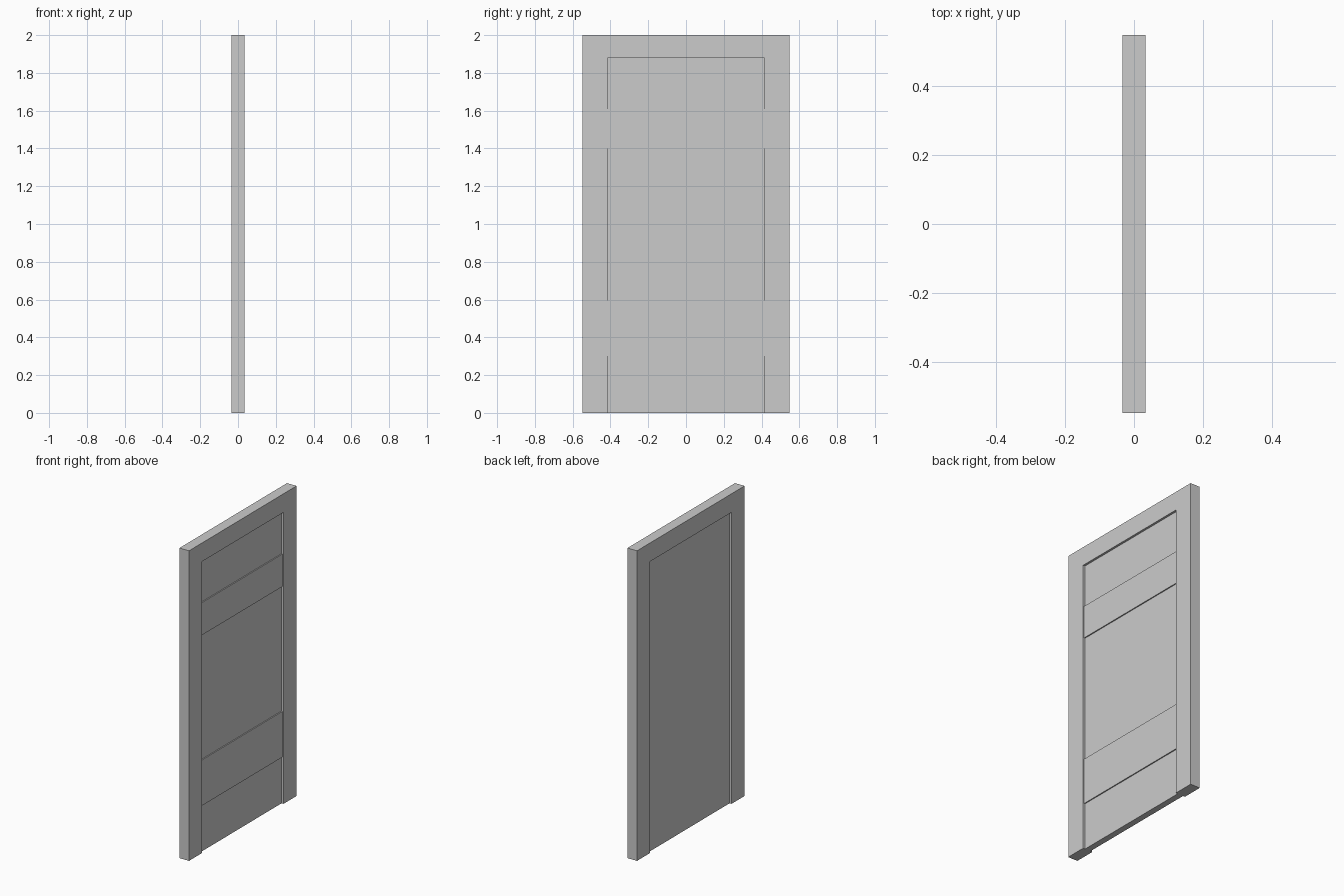
import bpy, bmesh

if "Cube" in bpy.data.objects:
    bpy.data.objects.remove(bpy.data.objects["Cube"])

T = 0.034         # half thickness of the frame
W = 0.548         # half width of the door
IN = 0.415        # half width of the opening
TOP = 1.88        # top of the opening
PANEL = 0.02      # half thickness of the recessed panel
RAIL = 0.027      # front of the raised rails


def box(name, x0, x1, y0, y1, z0, z1):
    bpy.ops.mesh.primitive_cube_add(size=1, location=((x0 + x1) / 2, (y0 + y1) / 2, (z0 + z1) / 2))
    ob = bpy.context.object
    ob.name = name
    ob.scale = (x1 - x0, y1 - y0, z1 - z0)
    bpy.ops.object.transform_apply(location=False, rotation=False, scale=True)
    return ob


# Door frame: inverted U profile extruded through the thickness
profile = [(-W, 0), (-IN, 0), (-IN, TOP), (IN, TOP), (IN, 0), (W, 0), (W, 2), (-W, 2)]
bm = bmesh.new()
face = bm.faces.new([bm.verts.new((-T, y, z)) for y, z in profile])
ext = bmesh.ops.extrude_face_region(bm, geom=[face])
bmesh.ops.translate(bm, vec=(2 * T, 0, 0),
                    verts=[g for g in ext["geom"] if isinstance(g, bmesh.types.BMVert)])
bmesh.ops.recalc_face_normals(bm, faces=bm.faces)
mesh = bpy.data.meshes.new("door_frame")
bm.to_mesh(mesh)
bm.free()
bpy.context.collection.objects.link(bpy.data.objects.new("door_frame", mesh))

# Recessed door panel
box("door_panel", -PANEL, PANEL, -IN, IN, 0, TOP)

# Raised rails on the +x side only
for name, z0, z1 in (("lower_rail", 0.30, 0.595), ("upper_rail", 1.40, 1.61)):
    box(name, PANEL, RAIL, -IN, IN, z0, z1)
